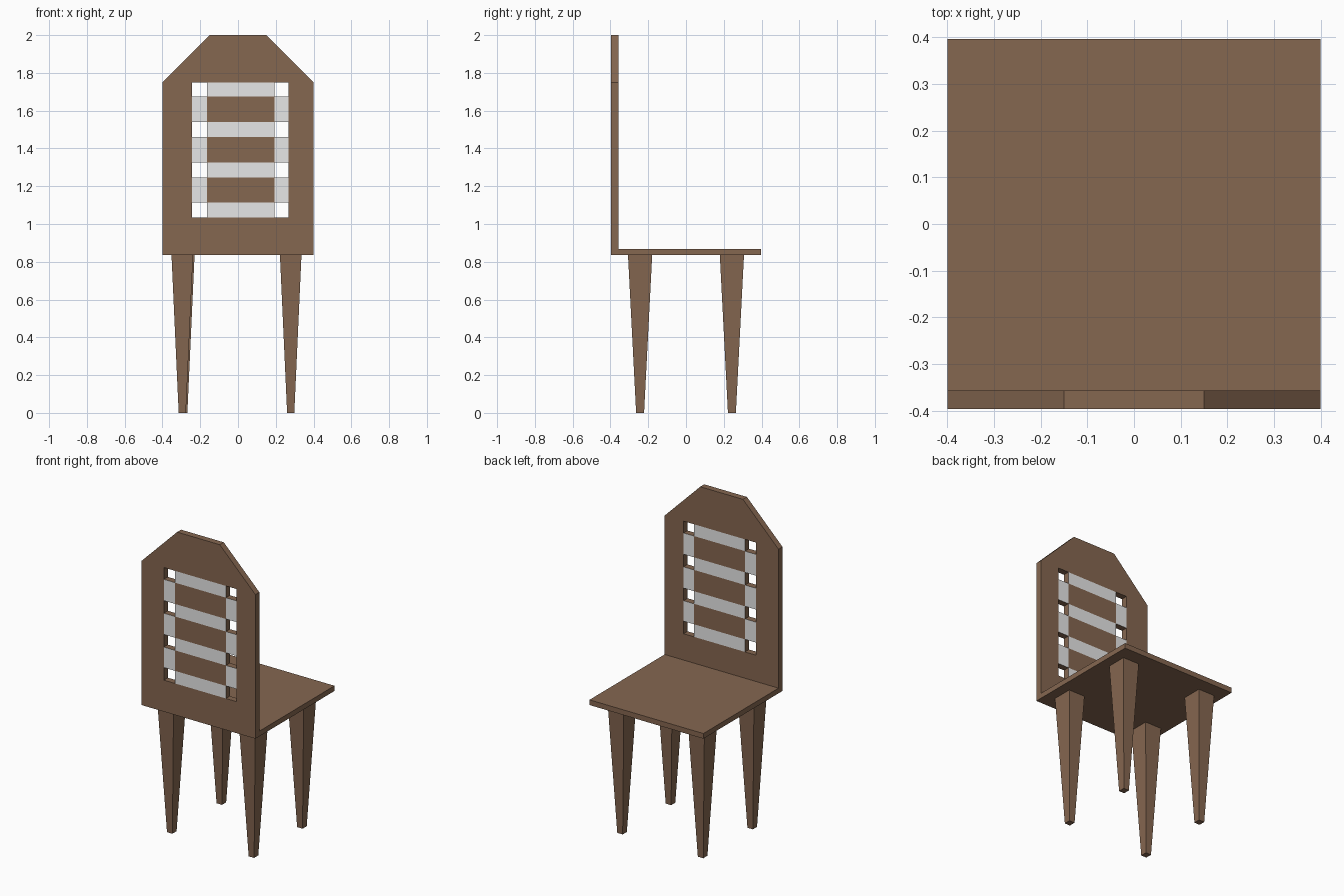
import bpy
import bmesh

cube = bpy.data.objects.get("Cube")
if cube:
    bpy.data.objects.remove(cube, do_unlink=True)


def material(name, rgb):
    mat = bpy.data.materials.new(name)
    mat.use_nodes = True
    color = (*rgb, 1.0)
    mat.diffuse_color = color
    mat.node_tree.nodes["Principled BSDF"].inputs["Base Color"].default_value = color
    return mat


brown = material("brown wood", (0.235, 0.135, 0.081))
pale = material("pale grey", (0.8, 0.8, 0.8))


def add_object(name, bm, *mats):
    bmesh.ops.recalc_face_normals(bm, faces=bm.faces)
    mesh = bpy.data.meshes.new(name)
    bm.to_mesh(mesh)
    bm.free()
    for mat in mats:
        mesh.materials.append(mat)
    obj = bpy.data.objects.new(name, mesh)
    bpy.context.collection.objects.link(obj)
    return obj


def tapered_box(name, low, high, z0, z1):
    """Box between two rectangles given as (x0, x1, y0, y1)."""
    bm = bmesh.new()
    rings = []
    for (x0, x1, y0, y1), z in ((low, z0), (high, z1)):
        corners = ((x0, y0), (x1, y0), (x1, y1), (x0, y1))
        rings.append([bm.verts.new((x, y, z)) for x, y in corners])
    for ring in rings:
        bm.faces.new(ring)
    for i in range(4):
        j = (i + 1) % 4
        bm.faces.new((rings[0][i], rings[0][j], rings[1][j], rings[1][i]))
    return add_object(name, bm, brown)


HALF, DEPTH = 0.4, 0.397
BACK_INNER, SEAT_Z = -0.357, 0.835

# Seat
seat = (-HALF, HALF, BACK_INNER, DEPTH)
tapered_box("seat", seat, seat, SEAT_Z, 0.868)

# Legs
for side, x_front, x_rear in (("right", -0.295, -0.287), ("left", 0.279, 0.279)):
    for end, x, y in (("front", x_front, -0.243), ("rear", x_rear, 0.243)):
        foot = (x - 0.019, x + 0.019, y - 0.021, y + 0.021)
        top = (x - 0.057, x + 0.057, y - 0.064, y + 0.064)
        tapered_box(f"{end}_{side}_leg", foot, top, 0, SEAT_Z)

# Back panel: a lattice with small openings and pale strips
xs = [-HALF, -0.243, -0.165, 0.193, 0.267, HALF]
zs = [SEAT_Z, 1.035, 1.115, 1.245, 1.325, 1.46, 1.54, 1.675, 1.75]
bm = bmesh.new()
grid = [[bm.verts.new((x, -DEPTH, z)) for x in xs] for z in zs]
for r in range(len(zs) - 1):
    for c in range(len(xs) - 1):
        in_window = r > 0 and 0 < c < 4
        strip_row = r % 2 == 1
        side_column = c != 2
        if in_window and strip_row and side_column:
            continue
        face = bm.faces.new((grid[r][c], grid[r][c + 1],
                             grid[r + 1][c + 1], grid[r + 1][c]))
        face.material_index = int(in_window and strip_row != side_column)
peak = [bm.verts.new((x, -DEPTH, 2)) for x in (0.15, -0.15)]
bm.faces.new(grid[-1] + peak)

# Thickness, with brown edges all round
result = bmesh.ops.extrude_face_region(bm, geom=bm.faces[:], use_keep_orig=True)
for item in result["geom"]:
    if isinstance(item, bmesh.types.BMVert):
        item.co.y = BACK_INNER
bm.normal_update()
for face in bm.faces:
    if abs(face.normal.y) < 0.5:
        face.material_index = 0
add_object("back_panel", bm, brown, pale)
